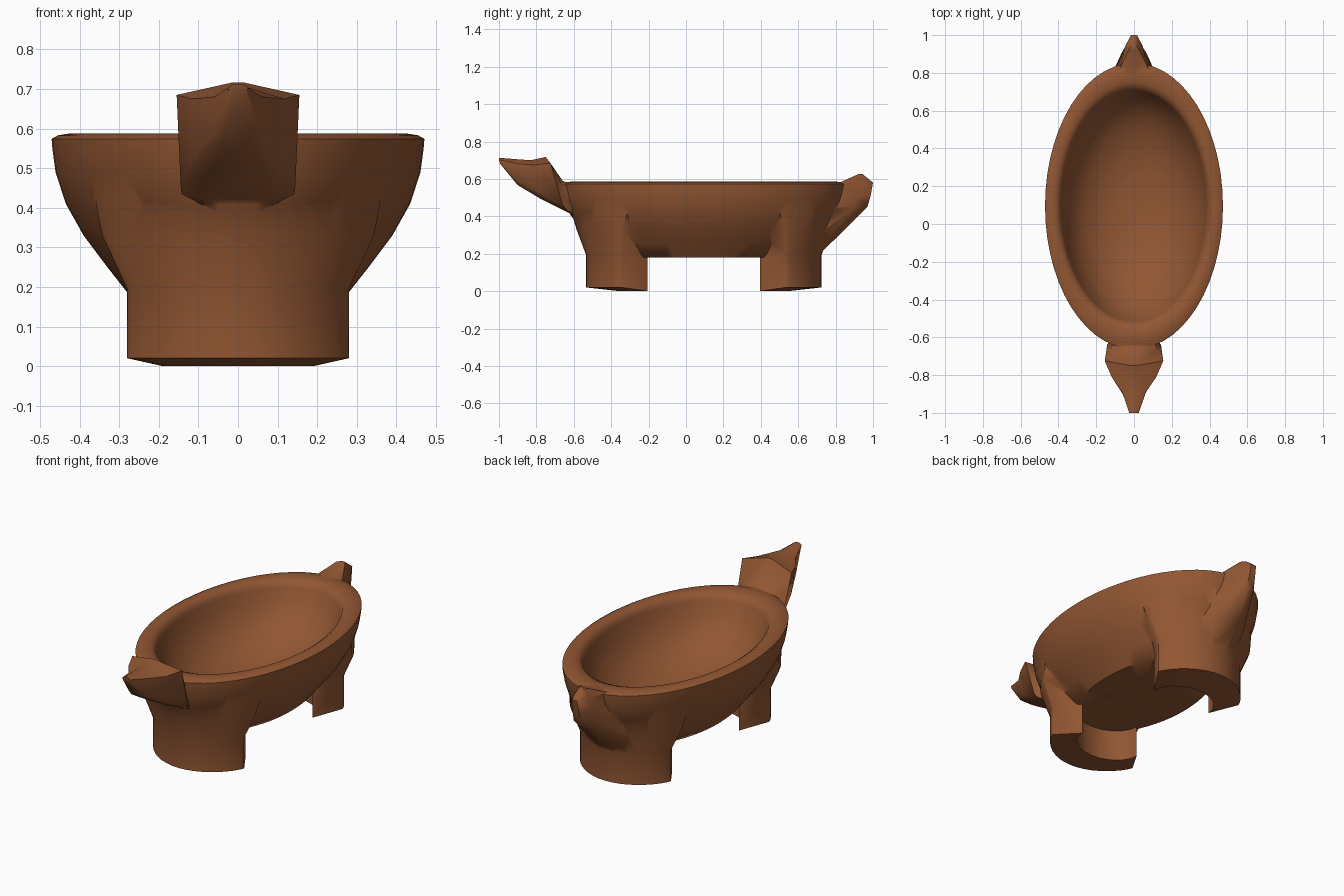
import bpy, bmesh, math

if "Cube" in bpy.data.objects:
    bpy.data.objects.remove(bpy.data.objects["Cube"])

CY = 0.095  # centre of the bowl along y

brown = bpy.data.materials.new("brown clay")
brown.diffuse_color = (0.29, 0.095, 0.033, 1)
brown.use_nodes = True
brown.node_tree.nodes["Principled BSDF"].inputs["Base Color"].default_value = brown.diffuse_color


def make_loft(name, rings):
    """Skin a list of closed rings with equal point counts and cap both ends."""
    bm = bmesh.new()
    vs = [[bm.verts.new(p) for p in r] for r in rings]
    n = len(rings[0])
    for a, b in zip(vs, vs[1:]):
        for i in range(n):
            j = (i + 1) % n
            bm.faces.new((a[i], a[j], b[j], b[i]))
    for end in (vs[0], vs[-1]):
        if name.endswith("leg"):  # horseshoe cap: strip from outer to inner arc
            for i in range(n // 2 - 1):
                bm.faces.new((end[i], end[i + 1], end[n - 2 - i], end[n - 1 - i]))
        else:
            bm.faces.new(end)
    bmesh.ops.recalc_face_normals(bm, faces=bm.faces)
    me = bpy.data.meshes.new(name)
    bm.to_mesh(me)
    bm.free()
    me.materials.append(brown)
    ob = bpy.data.objects.new(name, me)
    bpy.context.collection.objects.link(ob)
    return ob


# Oval bowl: outer wall, rounded rim, inner hollow as (half x, half y, z)
profile = [(0.10, 0.18, 0.18), (0.275, 0.48, 0.18), (0.33, 0.575, 0.25),
           (0.39, 0.655, 0.33), (0.435, 0.715, 0.41), (0.461, 0.742, 0.49),
           (0.469, 0.755, 0.55), (0.471, 0.757, 0.574), (0.455, 0.735, 0.583),
           (0.43, 0.695, 0.587), (0.41, 0.655, 0.583), (0.392, 0.624, 0.57),
           (0.385, 0.612, 0.545), (0.365, 0.58, 0.48), (0.325, 0.52, 0.40),
           (0.26, 0.415, 0.33), (0.17, 0.27, 0.28), (0.07, 0.11, 0.257)]
N = 56
bowl = make_loft("bowl", [[(hx * math.cos(2 * math.pi * i / N),
                            CY + hy * math.sin(2 * math.pi * i / N), z)
                           for i in range(N)] for hx, hy, z in profile])


# Horseshoe legs that flare up into the bowl wall
def arc(hx, hy, y0, z, side, a0=0, power=1.0, n=21):
    pts = []
    for i in range(n):
        a = math.radians(a0 + (180 - 2 * a0) * i / (n - 1))
        pts.append((hx * math.cos(a), CY + side * (y0 + hy * abs(math.sin(a)) ** power), z))
    return pts


def leg(name, side):
    rings = []
    for z_out, z_in in ((0.02, 0.0), (0.195, 0.195)):
        rings.append(arc(0.28, 0.19, 0.44, z_out, side, 0, 1.5)
                     + arc(0.19, 0.15, 0.30, z_in, side)[::-1])
    rings.append(arc(0.345, 0.25, 0.43, 0.33, side, 4, 1.5)
                 + arc(0.29, 0.26, 0.33, 0.33, side, 4)[::-1])
    rings.append(arc(0.44, 0.722, 0, 0.47, side, 33)
                 + arc(0.41, 0.66, 0, 0.47, side, 33)[::-1])
    return make_loft(name, rings)


parts = [leg("front_leg", -1), leg("back_leg", 1)]


# Head: slanted sections, each point (half width, y, z) from underside to crown
def head_ring(under, low, high, crown):
    right = [under, low, high, crown]
    return right + [(-x, y, z) for x, y, z in reversed(right)]


parts.append(make_loft("head", [
    head_ring((0.07, -0.57, 0.42), (0.10, -0.58, 0.44), (0.11, -0.62, 0.565), (0.03, -0.625, 0.575)),
    head_ring((0.09, -0.605, 0.407), (0.143, -0.64, 0.435), (0.12, -0.665, 0.57), (0.03, -0.66, 0.59)),
    head_ring((0.09, -0.64, 0.425), (0.145, -0.66, 0.46), (0.155, -0.725, 0.685), (0.012, -0.75, 0.717)),
    head_ring((0.07, -0.78, 0.495), (0.11, -0.785, 0.53), (0.118, -0.81, 0.675), (0.03, -0.83, 0.70)),
    head_ring((0.04, -0.90, 0.567), (0.06, -0.90, 0.59), (0.06, -0.895, 0.68), (0.02, -0.90, 0.705)),
    head_ring((0.012, -0.993, 0.68), (0.023, -0.996, 0.688), (0.025, -1.0, 0.703), (0.01, -1.0, 0.713)),
]))

# Tail: broad ridge rising up the back wall to a small point above the rim
tail = []
for z, w, y0, y1 in ((0.20, 0.17, 0.56, 0.715), (0.32, 0.14, 0.65, 0.84),
                     (0.45, 0.085, 0.74, 0.97), (0.51, 0.065, 0.78, 0.987),
                     (0.58, 0.055, 0.82, 1.0), (0.625, 0.02, 0.92, 0.945)):
    tail.append([(-w * 1.4, y0, z), (-w * 0.8, y0 * 0.3 + y1 * 0.7, z), (-w * 0.3, y1, z),
                 (w * 0.3, y1, z), (w * 0.8, y0 * 0.3 + y1 * 0.7, z), (w * 1.4, y0, z)])
parts.append(make_loft("tail", tail))

# Fuse every part into one clay body
bpy.context.view_layer.objects.active = bowl
bowl.select_set(True)
for part in parts:
    mod = bowl.modifiers.new("fuse", "BOOLEAN")
    mod.operation = "UNION"
    mod.solver = "EXACT"
    mod.object = part
    bpy.ops.object.modifier_apply(modifier=mod.name)
    bpy.data.objects.remove(part)
bowl.name = "animal_bowl"
bpy.ops.object.shade_smooth_by_angle(angle=math.radians(50))
